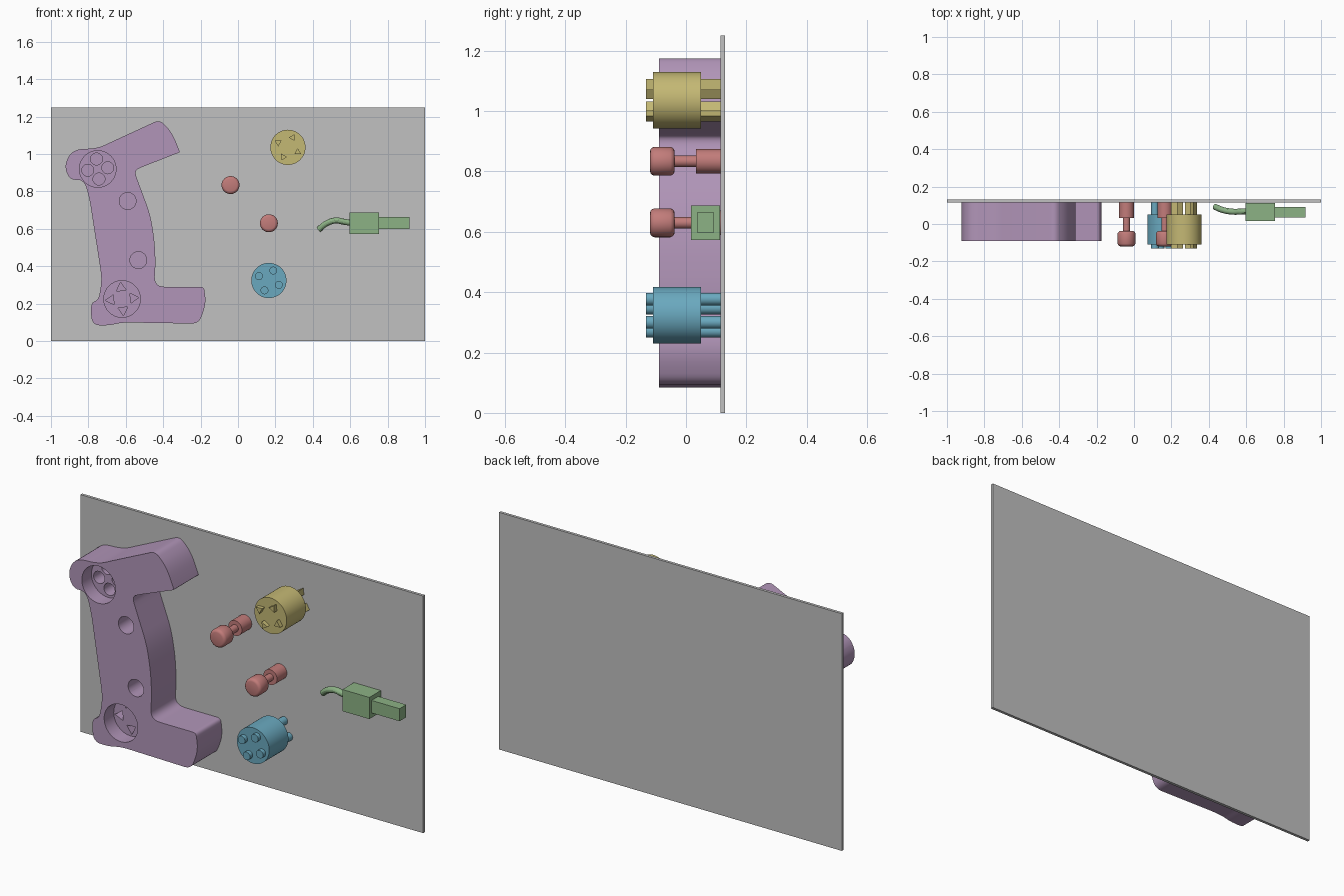
import bpy, bmesh, math
from mathutils import Vector

if "Cube" in bpy.data.objects:
    bpy.data.objects.remove(bpy.data.objects["Cube"])


def lin(c):
    return tuple((v / 255 / 12.92 if v < 10 else ((v / 255 + 0.055) / 1.055) ** 2.4) for v in c) + (1,)


def material(name, rgb):
    m = bpy.data.materials.new(name)
    m.diffuse_color = lin(rgb)
    m.use_nodes = True
    m.node_tree.nodes["Principled BSDF"].inputs["Base Color"].default_value = m.diffuse_color
    return m


GREY = material("grey", (193, 193, 193))
PURPLE = material("purple", (177, 149, 184))
YELLOW = material("yellow", (196, 184, 116))
RED = material("red", (194, 124, 122))
GREEN = material("green", (140, 178, 133))
BLUE = material("blue", (106, 169, 191))
BACK = 0.115


def finish(bm, name, mat):
    bmesh.ops.recalc_face_normals(bm, faces=bm.faces)
    me = bpy.data.meshes.new(name)
    bm.to_mesh(me)
    bm.free()
    ob = bpy.data.objects.new(name, me)
    bpy.context.collection.objects.link(ob)
    if mat:
        me.materials.append(mat)
    return ob


def prism(name, pts, y0, y1, mat):
    """Extrude an x-z outline from y0 to y1."""
    bm = bmesh.new()
    a = [bm.verts.new((x, y0, z)) for x, z in pts]
    b = [bm.verts.new((x, y1, z)) for x, z in pts]
    bm.faces.new(a)
    bm.faces.new(b)
    n = len(pts)
    for i in range(n):
        j = (i + 1) % n
        bm.faces.new((a[i], a[j], b[j], b[i]))
    return finish(bm, name, mat)


def ngon(x, z, r, n=40, turn=0.0):
    return [(x + r * math.cos(turn + i * math.tau / n), z + r * math.sin(turn + i * math.tau / n))
            for i in range(n)]


def box(name, x0, x1, y0, y1, z0, z1, mat):
    return prism(name, [(x0, z0), (x1, z0), (x1, z1), (x0, z1)], y0, y1, mat)


def lathe(name, x, z, profile, mat, n=32):
    """Revolve (y, radius) pairs about a front-to-back axis."""
    bm = bmesh.new()
    rings = [[bm.verts.new((px, y, pz)) for px, pz in ngon(x, z, r, n)] for y, r in profile]
    bm.faces.new(rings[0])
    bm.faces.new(rings[-1])
    for a, b in zip(rings, rings[1:]):
        for i in range(n):
            j = (i + 1) % n
            bm.faces.new((a[i], a[j], b[j], b[i]))
    return finish(bm, name, mat)


def rounded(corners, steps=6):
    """Blend each corner (x, z, reach) with a short curve."""
    out = []
    n = len(corners)
    for i, (x, z, t) in enumerate(corners):
        p = Vector((x, z))
        q = Vector(corners[i - 1][:2]) - p
        r = Vector(corners[(i + 1) % n][:2]) - p
        a = p + q.normalized() * min(t, q.length * 0.48)
        b = p + r.normalized() * min(t, r.length * 0.48)
        for k in range(steps + 1):
            s = k / steps
            out.append(tuple(a * (1 - s) ** 2 + p * 2 * s * (1 - s) + b * s * s))
    return out


def around(x, z, reach, angles):
    for deg in angles:
        a = math.radians(deg)
        yield x + reach * math.cos(a), z + reach * math.sin(a), a


# backing board
box("backing_board", -1, 1, BACK, 0.13, 0, 1.25, GREY)

# bracket-shaped handle block
outline = [
    (-.42, 1.183, .03), (-.355, 1.12, .06), (-.31, 1.01, .006), (-.515, .93, .03),
    (-.555, .91, .04), (-.515, .80, .06), (-.47, .68, .06), (-.447, .545, .06),
    (-.44, .41, .06), (-.45, .29, .06), (-.182, .29, .02), (-.17, .20, .05),
    (-.21, .093, .04), (-.62, .10, .05), (-.69, .083, .05), (-.785, .085, .08),
    (-.785, .205, .025), (-.745, .22, .04), (-.727, .33, .05), (-.795, .77, .06),
    (-.825, .865, .05), (-.90, .86, .05), (-.93, .94, .06), (-.885, 1.025, .06),
    (-.75, 1.03, .06), (-.67, 1.068, .04)]
block = prism("handle_block", rounded(outline), -0.09, BACK, PURPLE)

# sockets, peg holes and prong holes cut from the block
cutters = []
FLOOR = -0.01
UP, LOW = (-.75, .92), (-.62, .225)
for cx, cz in (UP, LOW):
    cutters.append(prism("socket_cutter", ngon(cx, cz, .098), -0.15, FLOOR, None))
for cx, cz in ((-.59, .749), (-.533, .433)):
    cutters.append(prism("peg_hole_cutter", ngon(cx, cz, .045, 32), -0.15, 0.08, None))
for px, pz, a in around(*UP, .054, (97, 7, -83, 187)):
    cutters.append(prism("round_hole_cutter", ngon(px, pz, .032, 24), FLOOR - .03, 0.07, None))
for px, pz, a in around(*LOW, .06, (95, 5, -85, 185)):
    cutters.append(prism("triangle_hole_cutter", ngon(px, pz, .03, 3, a), FLOOR - .03, 0.07, None))
for c in cutters:
    c.hide_render = True
    mod = block.modifiers.new("cut", 'BOOLEAN')
    mod.operation = 'DIFFERENCE'
    mod.solver = 'EXACT'
    mod.object = c
bpy.context.view_layer.update()
baked = bpy.data.meshes.new_from_object(block.evaluated_get(bpy.context.evaluated_depsgraph_get()))
block.modifiers.clear()
block.data = baked
for c in cutters:
    bpy.data.objects.remove(c)


# plugs with prongs on both ends
def plug(label, x, z, sides, size, spin, angles, mat):
    prism(label + "_plug_body", ngon(x, z, .094, 48), -0.11, 0.05, mat)
    for i, (px, pz, a) in enumerate(around(x, z, .058, angles)):
        pts = ngon(px, pz, size, sides, a + math.radians(spin))
        prism(f"{label}_front_prong_{i}", pts, -0.132, -0.11, mat)
        prism(f"{label}_back_prong_{i}", pts, 0.05, BACK, mat)


plug("yellow", .267, 1.036, 3, .021, 117, (154, 64, -26, -116), YELLOW)
plug("blue", .165, .324, 24, .021, 0, (156, 66, -24, -114), BLUE)

# pegs with rounded heads
for i, (x, z) in enumerate(((-.04, .834), (.165, .63))):
    lathe(f"peg_{i}", x, z, [
        (-.119, .034), (-.117, .040), (-.112, .045), (-.105, .048), (-.052, .048),
        (-.045, .045), (-.040, .040), (-.038, .034), (-.038, .019),
        (.033, .019), (.033, .040), (BACK, .040)], RED)

# connector: housing, narrow tip and curved cable
box("connector_housing", .597, .754, .017, .113, .573, .687, GREEN)
box("connector_tip", .754, .917, .036, .092, .598, .664, GREEN)
curve = bpy.data.curves.new("cable_path", 'CURVE')
curve.dimensions = '3D'
curve.bevel_depth = .016
curve.bevel_resolution = 4
curve.resolution_u = 6
curve.use_fill_caps = True
path = [(.432, .092, .597), (.475, .075, .63), (.525, .066, .645), (.565, .066, .638), (.605, .068, .632)]
sp = curve.splines.new('BEZIER')
sp.bezier_points.add(len(path) - 1)
for bp, co in zip(sp.bezier_points, path):
    bp.co = co
    bp.handle_left_type = bp.handle_right_type = 'AUTO'
temp = bpy.data.objects.new("cable_path", curve)
bpy.context.collection.objects.link(temp)
bpy.context.view_layer.update()
me = bpy.data.meshes.new_from_object(temp.evaluated_get(bpy.context.evaluated_depsgraph_get()))
bpy.data.objects.remove(temp)
me.materials.clear()
me.materials.append(GREEN)
bpy.context.collection.objects.link(bpy.data.objects.new("cable", me))

# smooth the round parts, keep edges sharp
for ob in bpy.context.scene.objects:
    ob.select_set(True)
bpy.context.view_layer.objects.active = block
bpy.ops.object.shade_smooth_by_angle(angle=math.radians(30))
